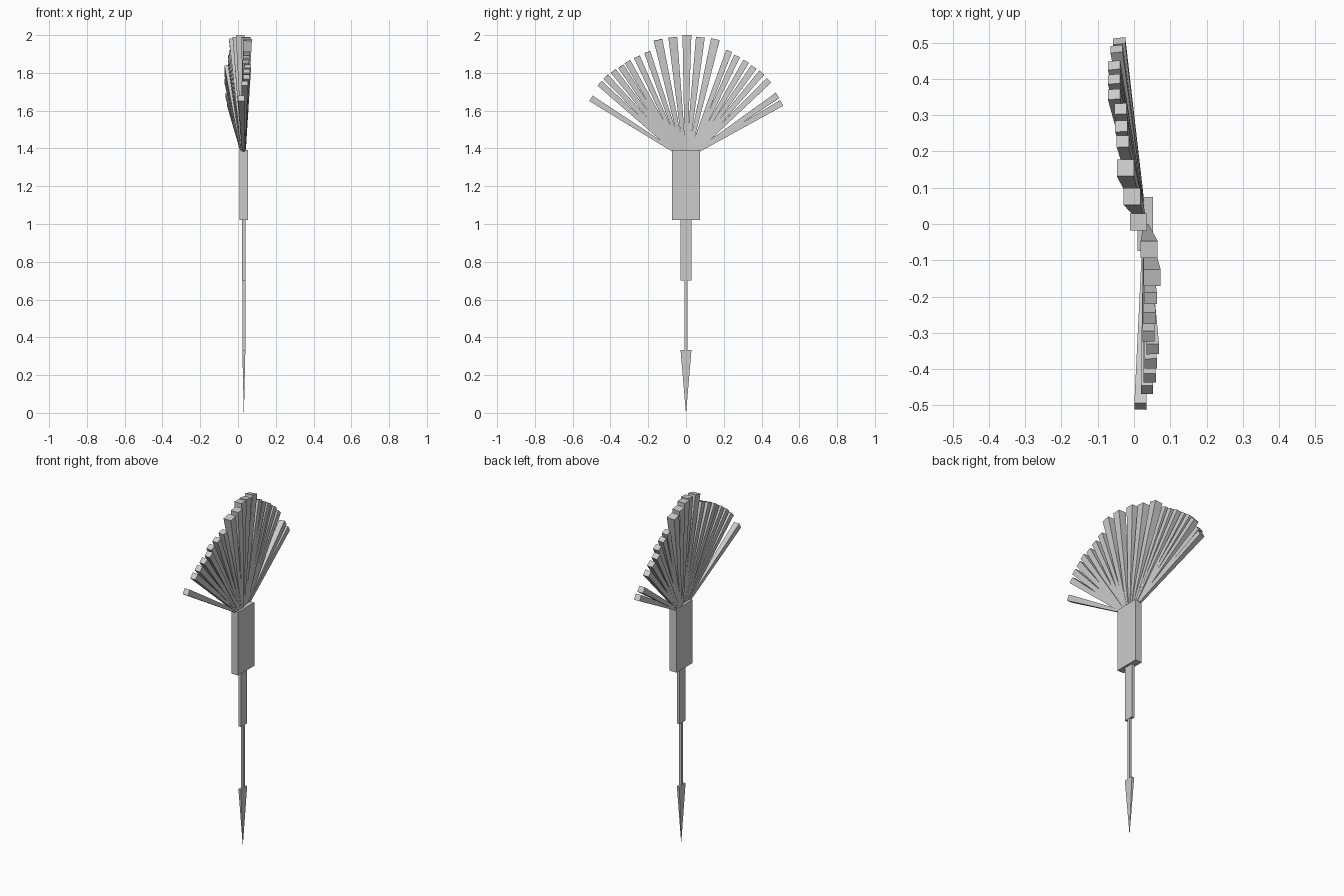
import bpy
from mathutils import Vector

CX = 0.031  # shaft axis


def prism(name, a, b, size_a, size_b):
    """Tapered box from a to b; sizes are (thickness in x, width across the fan)."""
    a, b = Vector(a), Vector(b)
    d = (b - a).normalized()
    side = d.cross(Vector((1, 0, 0))).normalized()
    thick = side.cross(d).normalized()
    verts = []
    for c, (t, w) in ((a, size_a), (b, size_b)):
        for i, j in ((-1, -1), (1, -1), (1, 1), (-1, 1)):
            verts.append(c + thick * (i * t / 2) + side * (j * w / 2))
    faces = [(0, 1, 2, 3), (7, 6, 5, 4)]
    faces += [(i, i + 4, (i + 1) % 4 + 4, (i + 1) % 4) for i in range(4)]
    me = bpy.data.meshes.new(name)
    me.from_pydata(verts, [], faces)
    ob = bpy.data.objects.new(name, me)
    bpy.context.collection.objects.link(ob)
    return ob


# Stacked shaft parts: name, bottom z, top z, bottom size, top size
for name, z0, z1, s0, s1 in (
    ("point", 0.0, 0.333, (0.001, 0.001), (0.016, 0.058)),
    ("rod", 0.333, 0.70, (0.015, 0.015), (0.015, 0.015)),
    ("neck", 0.70, 1.022, (0.017, 0.058), (0.017, 0.058)),
    ("handle", 1.022, 1.392, (0.044, 0.149), (0.044, 0.149)),
):
    prism(name, (CX, 0, z0), (CX, 0, z1), s0, s1)

# Fan blades: tip centre (x, y, z)
tips = [
    (0.018, -0.503, 1.665), (0.036, -0.457, 1.745), (0.043, -0.425, 1.78),
    (0.046, -0.385, 1.81), (0.052, -0.345, 1.835), (0.040, -0.31, 1.86),
    (0.043, -0.26, 1.885), (0.046, -0.205, 1.91), (0.050, -0.148, 1.975),
    (0.042, -0.07, 1.988), (0.012, 0.005, 2.0), (-0.005, 0.076, 1.988),
    (-0.024, 0.155, 1.977), (-0.031, 0.228, 1.915), (-0.035, 0.27, 1.888),
    (-0.037, 0.318, 1.86), (-0.055, 0.358, 1.83), (-0.055, 0.400, 1.80),
    (-0.055, 0.438, 1.76), (-0.048, 0.483, 1.68), (-0.041, 0.505, 1.64),
]
for i, (x, y, z) in enumerate(tips):
    w = 0.047 if abs(y) < 0.18 else 0.034
    base = (CX + 0.15 * (x - CX), y * 0.13, 1.388)
    prism(f"blade_{i + 1}", base, (x, y, z), (0.014, 0.016), (w, w))
